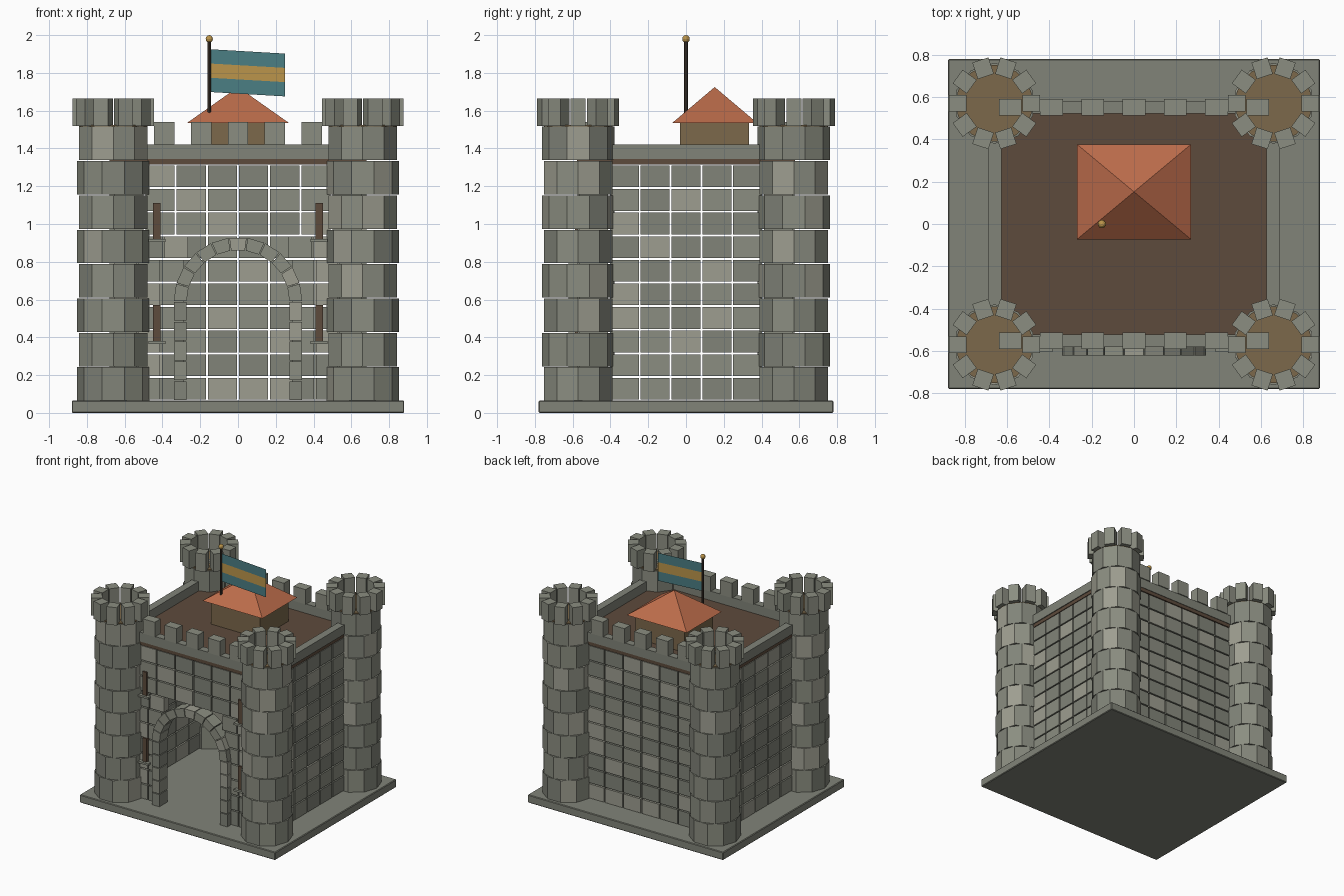
import bpy, bmesh, math, random
from mathutils import Matrix, Vector

if "Cube" in bpy.data.objects:
    bpy.data.objects.remove(bpy.data.objects["Cube"])

random.seed(4)

def material(name, rgb):
    m = bpy.data.materials.new(name)
    m.diffuse_color = (*rgb, 1)
    m.use_nodes = True
    m.node_tree.nodes["Principled BSDF"].inputs["Base Color"].default_value = m.diffuse_color
    return m

STONES = [material("stone_%d" % i, c) for i, c in enumerate(
    [(0.22, 0.23, 0.19), (0.26, 0.27, 0.22), (0.34, 0.34, 0.28)])]
TIMBER = material("timber", (0.11, 0.07, 0.045))
PLASTER = material("plaster", (0.2, 0.14, 0.07))
TILE = material("tile", (0.5, 0.15, 0.07))
POLE = material("pole", (0.05, 0.035, 0.025))
GOLD = material("gold", (0.5, 0.3, 0.07))
TEAL = material("teal", (0.07, 0.21, 0.23))

def box(bm, x0, x1, y0, y1, z0, z1, frame=Matrix()):
    """Add one box, in a local frame, with a random stone shade."""
    m = frame @ Matrix.Translation(((x0 + x1) / 2, (y0 + y1) / 2, (z0 + z1) / 2))
    m = m @ Matrix.Diagonal((x1 - x0, y1 - y0, z1 - z0, 1))
    verts = bmesh.ops.create_cube(bm, size=1, matrix=m)["verts"]
    shade = random.choice((0, 0, 1, 1, 2))
    for f in {f for v in verts for f in v.link_faces}:
        f.material_index = shade

def finish(name, bm, mats):
    me = bpy.data.meshes.new(name)
    bm.to_mesh(me)
    bm.free()
    for m in mats:
        me.materials.append(m)
    ob = bpy.data.objects.new(name, me)
    bpy.context.collection.objects.link(ob)
    return ob

def single_box(name, dims, mat):
    bm = bmesh.new()
    box(bm, *dims)
    for f in bm.faces:
        f.material_index = 0
    return finish(name, bm, [mat])

TX, TY = 0.66, 0.571          # tower centres
WX, WY = 0.657, 0.552         # wall centre lines
Z0, ZW, ZR, ZP, ZT = 0.065, 1.315, 1.344, 1.42, 1.52
GAP = 0.005

# base slab
base = single_box("base", (-0.88, 0.88, -0.78, 0.78, 0, Z0), STONES[0])
bev = base.modifiers.new("bevel", "BEVEL")
bev.width, bev.segments = 0.005, 1

# corner towers: staggered rings of ten blocks, plus a crown and a floor
for sx in (-1, 1):
    for sy in (-1, 1):
        tag = ("left" if sx < 0 else "right") + ("_front" if sy < 0 else "_back")
        centre = Matrix.Translation((sx * TX, sy * TY, 0))
        bm = bmesh.new()
        h = (ZT - Z0) / 8
        for row in range(8):
            for k in range(10):
                a = math.radians(36 * k + (18 if row % 2 == 0 else 0))
                z = Z0 + row * h
                box(bm, 0.1, 0.182, -0.059, 0.059, z, z + h - GAP,
                    centre @ Matrix.Rotation(a, 4, "Z"))
        finish("tower_" + tag, bm, STONES)
        bm = bmesh.new()
        for k in range(10):
            box(bm, 0.133, 0.215, -0.04, 0.04, ZT, 1.665,
                centre @ Matrix.Rotation(math.radians(36 * k), 4, "Z"))
        finish("tower_crown_" + tag, bm, STONES[1:2] * 3)
        bm = bmesh.new()
        bmesh.ops.create_cone(bm, cap_ends=True, segments=20, radius1=0.182, radius2=0.182,
                              depth=0.012, matrix=centre @ Matrix.Translation((0, 0, ZT - 0.002)))
        finish("tower_floor_" + tag, bm, [PLASTER])

# block walls laid in a straight grid
ROWS = 10
RH = (ZW - Z0) / ROWS
T = 0.033                     # half thickness

def course(bm, a, b, n, z, frame):
    w = (b - a) / n
    for i in range(n):
        box(bm, a + i * w + GAP, a + (i + 1) * w - GAP, -T, T,
            z + GAP, z + RH - GAP, frame)

def wall(name, length, n, frame, gate=False):
    bm = bmesh.new()
    for row in range(ROWS):
        z = Z0 + row * RH
        if gate and row < 7:
            edge = 0.26 if row == 6 else 0.28
            course(bm, -length, -edge, 3, z, frame)
            course(bm, edge, length, 3, z, frame)
        else:
            course(bm, -length, length, n, z, frame)
    finish(name, bm, STONES)

wall("front_wall", TX, 8, Matrix.Translation((0, -WY + 0.01, 0)), gate=True)
wall("back_wall", TX, 8, Matrix.Translation((0, WY - 0.01, 0)))
for s, side in ((-1, "left"), (1, "right")):
    wall(side + "_wall", TY, 7,
         Matrix.Translation((s * (WX - 0.01), 0, 0)) @ Matrix.Rotation(math.pi / 2, 4, "Z"))

# gate arch: jamb stones and eleven voussoirs
bm = bmesh.new()
YA, YB, RI, RO, SPRING = -0.623, -0.515, 0.272, 0.34, 0.59
jh = (SPRING - Z0) / 5
for s in (-1, 1):
    for i in range(5):
        box(bm, *sorted((s * RI, s * RO)), YA, YB, Z0 + i * jh + 0.003, Z0 + (i + 1) * jh - 0.003)
for i in range(11):
    shade = random.choice((1, 1, 2))
    angles = [math.pi * (i + e) / 11 for e in (0.03, 0.97)]
    ring = [(r * math.cos(a), SPRING + r * math.sin(a))
            for r, a in ((RI, angles[0]), (RO, angles[0]), (RO, angles[1]), (RI, angles[1]))]
    face = bm.faces.new([bm.verts.new((x, YA, z)) for x, z in ring])
    face.material_index = shade
    ext = bmesh.ops.extrude_face_region(bm, geom=[face], use_keep_orig=True)["geom"]
    bmesh.ops.translate(bm, vec=Vector((0, YB - YA, 0)),
                        verts=[g for g in ext if isinstance(g, bmesh.types.BMVert)])
bmesh.ops.recalc_face_normals(bm, faces=bm.faces)
finish("gate_arch", bm, STONES)

# arrow slits with sills on the front wall
slits, sills = bmesh.new(), bmesh.new()
for s in (-1, 1):
    frame = Matrix.Translation((s * 0.43, 0, 0))
    for z in (0.38, 0.92):
        box(slits, -0.019, 0.019, -0.588, -0.56, z, z + 0.19, frame)
        box(sills, -0.045, 0.045, -0.605, -0.56, z - 0.016, z, frame)
finish("arrow_slits", slits, [TIMBER] * 3)
finish("slit_sills", sills, STONES[1:2] * 3)

# roof deck, parapets and merlons
single_box("roof_deck", (-0.68, 0.68, -0.578, 0.578, ZW, ZR), TIMBER)
bm, mer = bmesh.new(), bmesh.new()
for s in (-1, 1):
    box(bm, -TX, TX, s * WY - 0.03, s * WY + 0.03, ZR, ZP)
    box(bm, s * WX - 0.03, s * WX + 0.03, -TY, TY, ZR, ZP)
    for i in range(-3, 4):
        box(mer, i * 0.195 - 0.054, i * 0.195 + 0.054, s * WY - 0.038, s * WY + 0.038, ZP, 1.54)
finish("parapets", bm, STONES[:1] * 3)
finish("merlons", mer, STONES[1:2] * 3)

# roof house with a pyramid roof
single_box("roof_house", (-0.22, 0.22, -0.033, 0.333, ZR, 1.54), PLASTER)
bm = bmesh.new()
corners = [bm.verts.new((x * 0.27, 0.152 + y * 0.225, 1.535))
           for x, y in ((-1, -1), (1, -1), (1, 1), (-1, 1))]
apex = bm.verts.new((0, 0.152, 1.725))
bm.faces.new(corners[::-1])
for i in range(4):
    bm.faces.new((corners[i], corners[(i + 1) % 4], apex))
finish("pyramid_roof", bm, [TILE])

# flag pole, finial and striped flag
PX = -0.152
bm = bmesh.new()
bmesh.ops.create_cone(bm, cap_ends=True, segments=8, radius1=0.01, radius2=0.01, depth=0.42,
                      matrix=Matrix.Translation((PX, 0, 1.765)))
finish("flag_pole", bm, [POLE])
bm = bmesh.new()
bmesh.ops.create_uvsphere(bm, u_segments=10, v_segments=6, radius=0.02,
                          matrix=Matrix.Translation((PX, 0, 1.98)))
finish("pole_finial", bm, [GOLD])
bm = bmesh.new()
grid = [[bm.verts.new((x, 0, z - j * 0.0755)) for j in range(4)]
        for x, z in ((-0.145, 1.925), (0.25, 1.902))]
for j in range(3):
    f = bm.faces.new((grid[0][j], grid[0][j + 1], grid[1][j + 1], grid[1][j]))
    f.material_index = j % 2
finish("flag", bm, [TEAL, GOLD])
